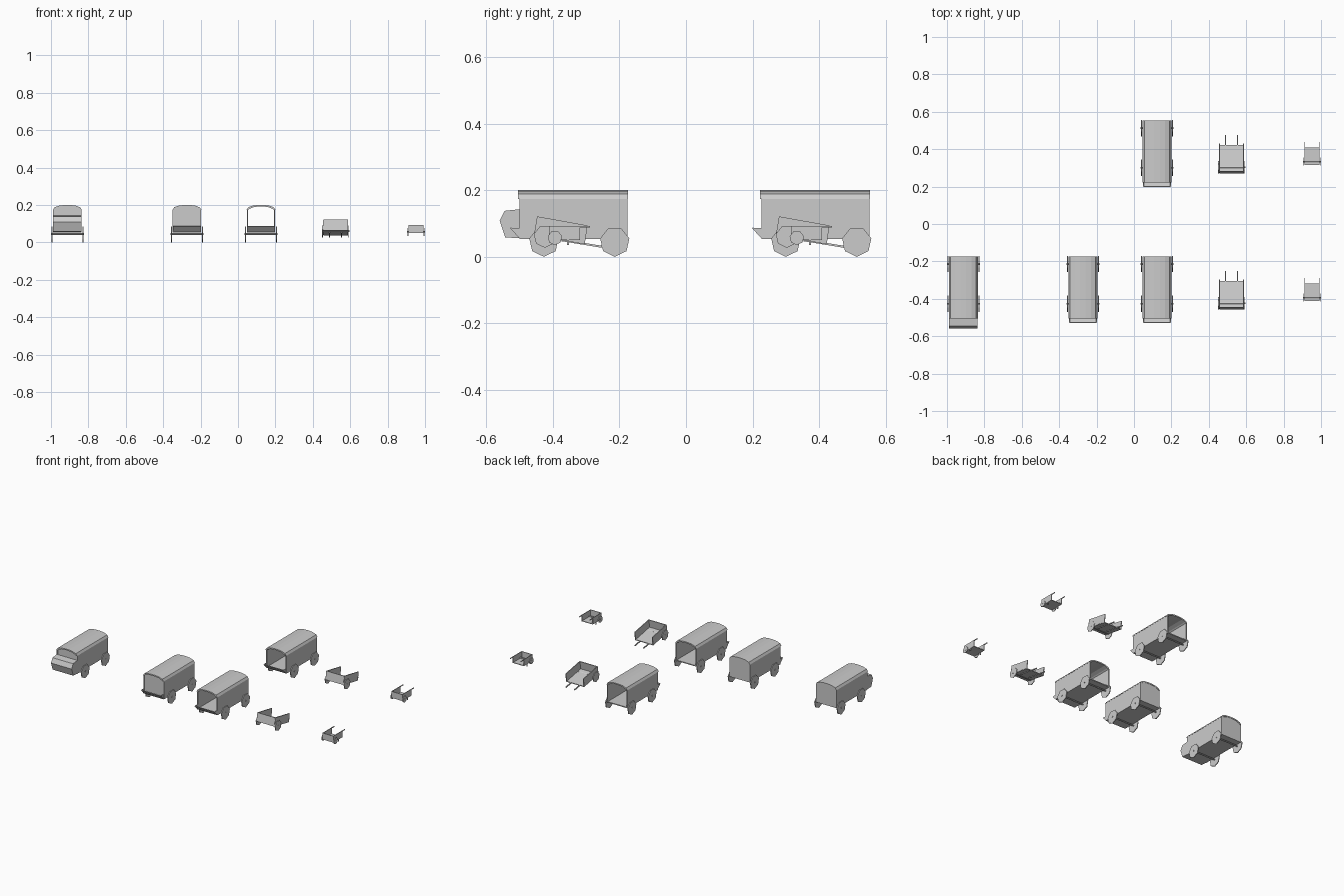
import bpy, bmesh
from math import sin, cos, pi, radians
from mathutils import Vector

if "Cube" in bpy.data.objects:
    bpy.data.objects.remove(bpy.data.objects["Cube"])


def extrude(name, pts, a, b, axis):
    """Extrude a closed 2D profile from a to b. axis X: pts are (y,z); axis Y: pts are (x,z)."""
    bm = bmesh.new()
    put = (lambda p, t: (t, p[0], p[1])) if axis == 'X' else (lambda p, t: (p[0], t, p[1]))
    ends = [[bm.verts.new(put(p, t)) for p in pts] for t in (a, b)]
    for ring in ends:
        bm.faces.new(ring)
    n = len(pts)
    for i in range(n):
        j = (i + 1) % n
        bm.faces.new((ends[0][i], ends[0][j], ends[1][j], ends[1][i]))
    bmesh.ops.recalc_face_normals(bm, faces=bm.faces)
    me = bpy.data.meshes.new(name)
    bm.to_mesh(me)
    bm.free()
    ob = bpy.data.objects.new(name, me)
    bpy.context.collection.objects.link(ob)
    return ob


def box(name, x, y, z):
    """Box from (min, max) ranges."""
    return extrude(name, [(y[0], z[0]), (y[1], z[0]), (y[1], z[1]), (y[0], z[1])], x[0], x[1], 'X')


def strip(name, p, q, t, x0, x1):
    """Board seen edge-on in the yz plane from p to q with thickness t."""
    p, q = Vector(p), Vector(q)
    d = (q - p).normalized() * t / 2
    n = Vector((-d.y, d.x))
    return extrude(name, [p - n, q - n, q + n, p + n], x0, x1, 'X')


def gon(y, z, r, n):
    """Regular polygon with a corner at the bottom."""
    return [(y + r * sin(2 * pi * i / n), z - r * cos(2 * pi * i / n)) for i in range(n)]


def wheel_pair(x, y, z, r, inner, outer, hub):
    for s in (-1, 1):
        extrude("wheel", gon(y, z, r, 7), x + s * inner, x + s * outer, 'X')
    extrude("axle", gon(y, z, 0.005, 6), x - hub, x + hub, 'X')


def wagon(x, oy, closed=False, cab=False):
    y0, y1 = oy - 0.50, oy - 0.176
    # floor and side walls
    box("wagon_floor", (x - 0.076, x + 0.076), (y0, y1), (0.054, 0.06))
    for s in (-1, 1):
        a, b = sorted((x + s * 0.069, x + s * 0.076))
        box("wagon_side", (a, b), (y0, y1), (0.054, 0.175))
    # arched roof
    half = [(0.077, 0.174), (0.068, 0.188), (0.043, 0.197), (0.015, 0.2)]
    outer = half + [(-u, z) for u, z in reversed(half)]
    inner = [(u * 0.9, z - 0.008 if z > 0.18 else z) for u, z in reversed(outer)]
    extrude("wagon_roof", [(x + u, z) for u, z in outer + inner], oy - 0.505, oy - 0.174, 'Y')
    # end walls
    if closed:
        wall = [(x + 0.071, 0.058)] + [(x + u * 0.93, z - 0.003) for u, z in outer] + [(x - 0.071, 0.058)]
        extrude("wagon_front_wall", wall, y0 + 0.002, y0 + 0.008, 'Y')
        extrude("wagon_back_wall", wall, y1 - 0.006, y1, 'Y')
    if cab:
        # driver cab
        prof = [(-0.499, 0.056), (-0.543, 0.058), (-0.56, 0.108), (-0.545, 0.138), (-0.499, 0.143)]
        extrude("driver_cab", [(y + oy, z) for y, z in prof], x - 0.076, x + 0.076, 'X')
    else:
        # slanted footboard with triangular cheeks
        strip("footboard", (y0, 0.058), (y0 - 0.027, 0.087), 0.004, x - 0.073, x + 0.073)
        for s in (-1, 1):
            extrude("footboard_cheek", [(y0, 0.058), (y0 - 0.027, 0.087), (y0, 0.087)],
                    x + s * 0.07, x + s * 0.074, 'X')
    for y in (-0.427, -0.214):
        wheel_pair(x, oy + y, 0.045, 0.045, 0.08, 0.085, 0.088)


def large_cart(x, oy):
    # tilted bed: front/back corners of the floor and side tops
    ff, fb = (oy - 0.454, 0.067), (oy - 0.304, 0.04)
    tf, tb = (oy - 0.445, 0.121), (oy - 0.296, 0.094)
    strip("cart_floor", ff, fb, 0.005, x - 0.066, x + 0.066)
    strip("cart_front_board", ff, tf, 0.005, x - 0.066, x + 0.066)
    for s in (-1, 1):
        extrude("cart_side", [ff, fb, tb, tf], x + s * 0.062, x + s * 0.067, 'X')
        strip("cart_shaft", (oy - 0.40, 0.054), (oy - 0.252, 0.03), 0.006,
              x + s * 0.032 - 0.003, x + s * 0.032 + 0.003)
    wheel_pair(x, oy - 0.424, 0.061, 0.034, 0.068, 0.072, 0.074)


def small_cart(x, oy):
    y0, y1 = oy - 0.412, oy - 0.318
    box("hand_cart_floor", (x - 0.04, x + 0.04), (y0, y1), (0.05, 0.054))
    box("hand_cart_front", (x - 0.04, x + 0.04), (y0, y0 + 0.004), (0.05, 0.093))
    for s in (-1, 1):
        a, b = sorted((x + s * 0.037, x + s * 0.041))
        box("hand_cart_side", (a, b), (y0, y1), (0.05, 0.093))
        box("hand_cart_handle", (a, b), (y1 - 0.03, oy - 0.288), (0.088, 0.093))
        box("hand_cart_leg", (a, b), (oy - 0.357, oy - 0.351), (0.035, 0.054))
    wheel_pair(x, oy - 0.394, 0.057, 0.022, 0.042, 0.046, 0.048)


# front row of vehicles
wagon(-0.912, 0, closed=True, cab=True)
wagon(-0.273, 0, closed=True)
# open wagon and carts repeat in the back row
for row in (0, 0.727):
    wagon(0.123, row)
    large_cart(0.522, row)
    small_cart(0.952, row)
